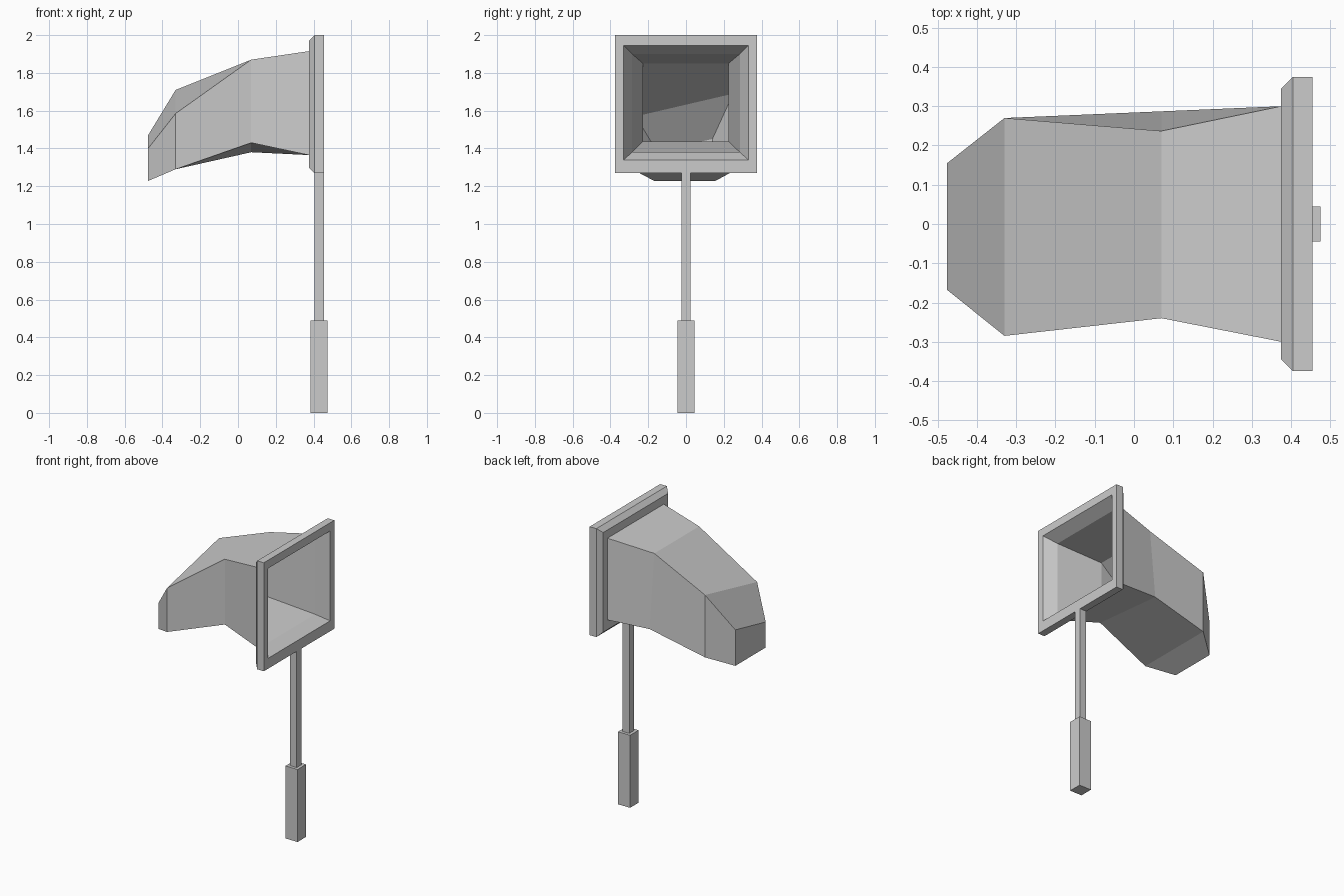
import bpy, bmesh

if "Cube" in bpy.data.objects:
    bpy.data.objects.remove(bpy.data.objects["Cube"])


def make_object(name, bm):
    bmesh.ops.recalc_face_normals(bm, faces=bm.faces)
    mesh = bpy.data.meshes.new(name)
    bm.to_mesh(mesh)
    bm.free()
    obj = bpy.data.objects.new(name, mesh)
    bpy.context.collection.objects.link(obj)
    return obj


def ring(x, y0, y1, bottom0, bottom1, top0, top1):
    """Four corners of a section: low left, low right, top right, top left."""
    return [(x, y0, bottom0), (x, y1, bottom1), (x, y1, top1), (x, y0, top0)]


def loft(bm, rings, closed=False, cap=()):
    loops = [[bm.verts.new(p) for p in r] for r in rings]
    for k in range(len(loops) if closed else len(loops) - 1):
        a, b = loops[k], loops[(k + 1) % len(loops)]
        for i in range(4):
            j = (i + 1) % 4
            bm.faces.new((a[i], a[j], b[j], b[i]))
    for c in cap:
        bm.faces.new(loops[c])
    return loops


def rod(name, x0, x1, half_y, z0, z1):
    bm = bmesh.new()
    rings = [[(x0, -half_y, z), (x1, -half_y, z), (x1, half_y, z), (x0, half_y, z)]
             for z in (z0, z1)]
    loft(bm, rings, cap=(0, 1))
    return make_object(name, bm)


# Square rim with a chamfered back and a tapered opening
rim_profile = [(0.455, 0.33, 1.34, 1.945), (0.455, 0.375, 1.27, 2.0),
               (0.405, 0.375, 1.27, 2.0), (0.375, 0.345, 1.30, 1.97),
               (0.375, 0.285, 1.38, 1.90)]
bm = bmesh.new()
loft(bm, [ring(x, -h, h, b, b, t, t) for x, h, b, t in rim_profile], closed=True)
make_object("net_rim", bm)

# Drooping bag: outer skin and inner skin, joined at the mouth
outer = [ring(0.375, -0.30, 0.30, 1.365, 1.365, 1.915, 1.915),
         ring(0.07, -0.24, 0.237, 1.43, 1.38, 1.87, 1.87),
         ring(-0.33, -0.285, 0.27, 1.29, 1.29, 1.585, 1.71),
         ring(-0.476, -0.168, 0.155, 1.228, 1.228, 1.40, 1.47)]
outer[1][1] = (0.07, 0.287, 1.38)  # low corner bulges outward
inner = [ring(0.375, -0.285, 0.285, 1.38, 1.38, 1.90, 1.90),
         ring(0.07, -0.228, 0.225, 1.437, 1.437, 1.85, 1.85),
         ring(-0.32, -0.265, 0.25, 1.31, 1.31, 1.57, 1.69),
         ring(-0.455, -0.155, 0.14, 1.25, 1.25, 1.385, 1.45)]
bm = bmesh.new()
loops = loft(bm, outer[::-1] + inner, cap=(0, 7))
make_object("net_bag", bm)

# Pole and thicker grip
rod("pole", 0.405, 0.455, 0.025, 0.47, 1.29)
rod("handle_grip", 0.385, 0.475, 0.045, 0.0, 0.488)
